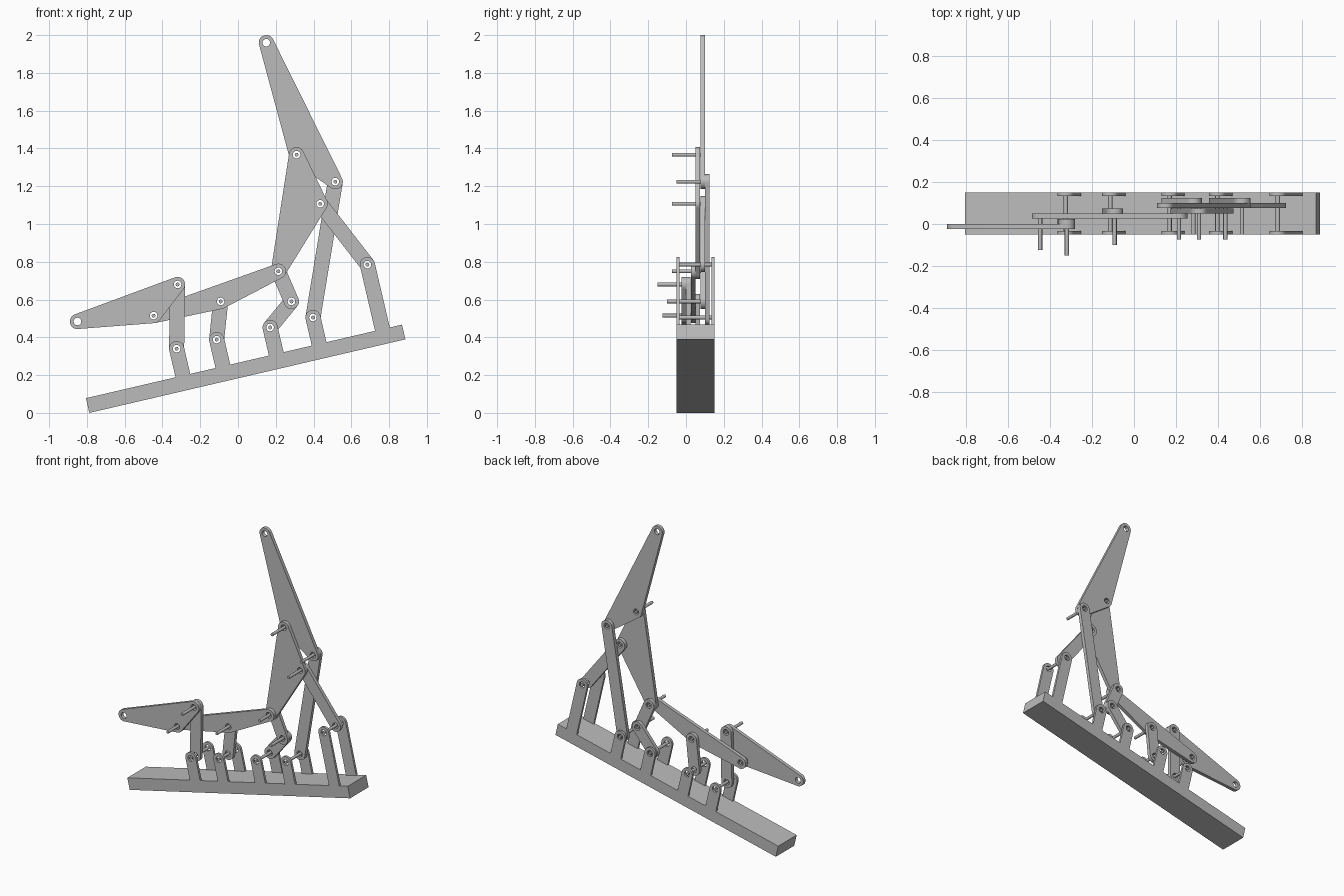
import bpy, bmesh, math
from mathutils import Vector
from mathutils.geometry import convex_hull_2d

cube = bpy.data.objects.get("Cube")
if cube:
    bpy.data.objects.remove(cube, do_unlink=True)

grey = bpy.data.materials.new("light grey")
grey.use_nodes = True
grey.diffuse_color = (0.5, 0.5, 0.5, 1)
grey.node_tree.nodes["Principled BSDF"].inputs["Base Color"].default_value = (0.5, 0.5, 0.5, 1)

R, HOLE, PIN = 0.04, 0.02, 0.01      # link end, bore and pin radii
LAYER = 0.025                        # spacing of the link layers
FRONT, BACK = -0.05, 0.15            # depth range of the base


def ring(center, radius, sides=32):
    return [Vector(center) + radius * Vector((math.cos(t), math.sin(t)))
            for t in (math.tau * i / sides for i in range(sides))]


def plate(name, outlines, y0, y1):
    """Extrude flat x-z outlines (first the border, then holes) from y0 to y1."""
    curve = bpy.data.curves.new(name, "CURVE")
    curve.dimensions, curve.fill_mode = "2D", "BOTH"
    curve.extrude = (y1 - y0) / 2
    for pts in outlines:
        spline = curve.splines.new("POLY")
        spline.points.add(len(pts) - 1)
        spline.use_cyclic_u = True
        for p, co in zip(spline.points, pts):
            p.co = (co[0], co[1], 0, 1)
    tmp = bpy.data.objects.new(name, curve)
    bpy.context.collection.objects.link(tmp)
    graph = bpy.context.evaluated_depsgraph_get()
    mesh = bpy.data.meshes.new_from_object(tmp.evaluated_get(graph))
    bpy.data.objects.remove(tmp, do_unlink=True)
    bm = bmesh.new()
    bm.from_mesh(mesh)
    bmesh.ops.remove_doubles(bm, verts=bm.verts, dist=1e-5)
    for v in bm.verts:
        v.co = (v.co.x, (y0 + y1) / 2 - v.co.z, v.co.y)
    bmesh.ops.recalc_face_normals(bm, faces=bm.faces)
    bm.to_mesh(mesh)
    bm.free()
    mesh.materials.clear()
    mesh.materials.append(grey)
    obj = bpy.data.objects.new(name, mesh)
    bpy.context.collection.objects.link(obj)
    bpy.ops.object.select_all(action="DESELECT")
    obj.select_set(True)
    bpy.context.view_layer.objects.active = obj
    bpy.ops.object.shade_smooth_by_angle(angle=math.radians(30))
    return obj


def hull(pts):
    return [pts[i] for i in convex_hull_2d(pts)]


# Pivot positions in x, z
P = {
    "tip": (0.15, 1.96), "knee": (0.31, 1.367), "heel": (0.515, 1.224),
    "crank": (0.435, 1.107), "rear": (0.685, 0.785), "hip": (0.214, 0.75),
    "elbow": (0.283, 0.59), "mid": (0.17, 0.452), "strut": (0.397, 0.505),
    "arm": (-0.092, 0.59), "fore": (-0.113, 0.388), "wrist": (-0.32, 0.68),
    "palm": (-0.447, 0.515), "finger": (-0.85, 0.484), "end": (-0.325, 0.34),
}

# Links: pivots joined and layer number
LINKS = {
    "finger_plate": ("finger wrist palm", -1),
    "wrist_link": ("wrist end", 0),
    "forearm_plate": ("hip arm palm", 1),
    "arm_link": ("arm fore", 2),
    "thigh_plate": ("knee crank hip", 2),
    "top_plate": ("tip knee heel", 3),
    "crank_link": ("crank rear", 3),
    "hip_link": ("hip elbow", 3),
    "elbow_link": ("elbow mid", 4),
    "heel_link": ("heel strut", 4),
}
for name, (joints, layer) in LINKS.items():
    centers = [P[j] for j in joints.split()]
    border = hull([p for c in centers for p in ring(c, R)])
    y = layer * LAYER
    plate(name, [border] + [ring(c, HOLE) for c in centers], y + 0.0005, y + LAYER - 0.0005)

# Sloping base beam
slope = math.radians(13.1)
along = Vector((math.cos(slope), math.sin(slope)))
up = Vector((-along.y, along.x))
corner = Vector((-0.787, 0))
length, thick = 1.718, 0.08
plate("base_beam", [[corner, corner + along * length,
                     corner + along * length + up * thick, corner + up * thick]], FRONT, BACK)

# Paired posts standing square to the base, with a pin between them
for joint in ("end", "fore", "mid", "strut", "rear"):
    c = Vector(P[joint])
    foot = c - up * ((c - corner).dot(up) - thick)
    border = hull(ring(c, R) + [foot - along * R, foot + along * R])
    for side, y0 in (("front", FRONT), ("back", BACK - 0.016)):
        plate(f"{joint}_{side}_post", [border, ring(c, HOLE)], y0, y0 + 0.016)
    plate(f"{joint}_base_pin", [ring(c, PIN, 16)], FRONT, BACK)

# Long pins reaching forward from the back of each joint
for joint, layer in (("knee", 4), ("heel", 5), ("crank", 4), ("hip", 4),
                     ("elbow", 5), ("arm", 3), ("wrist", 1), ("palm", 2)):
    y = layer * LAYER
    plate(f"{joint}_pin", [ring(P[joint], PIN, 16)], y - 7 * LAYER, y)
